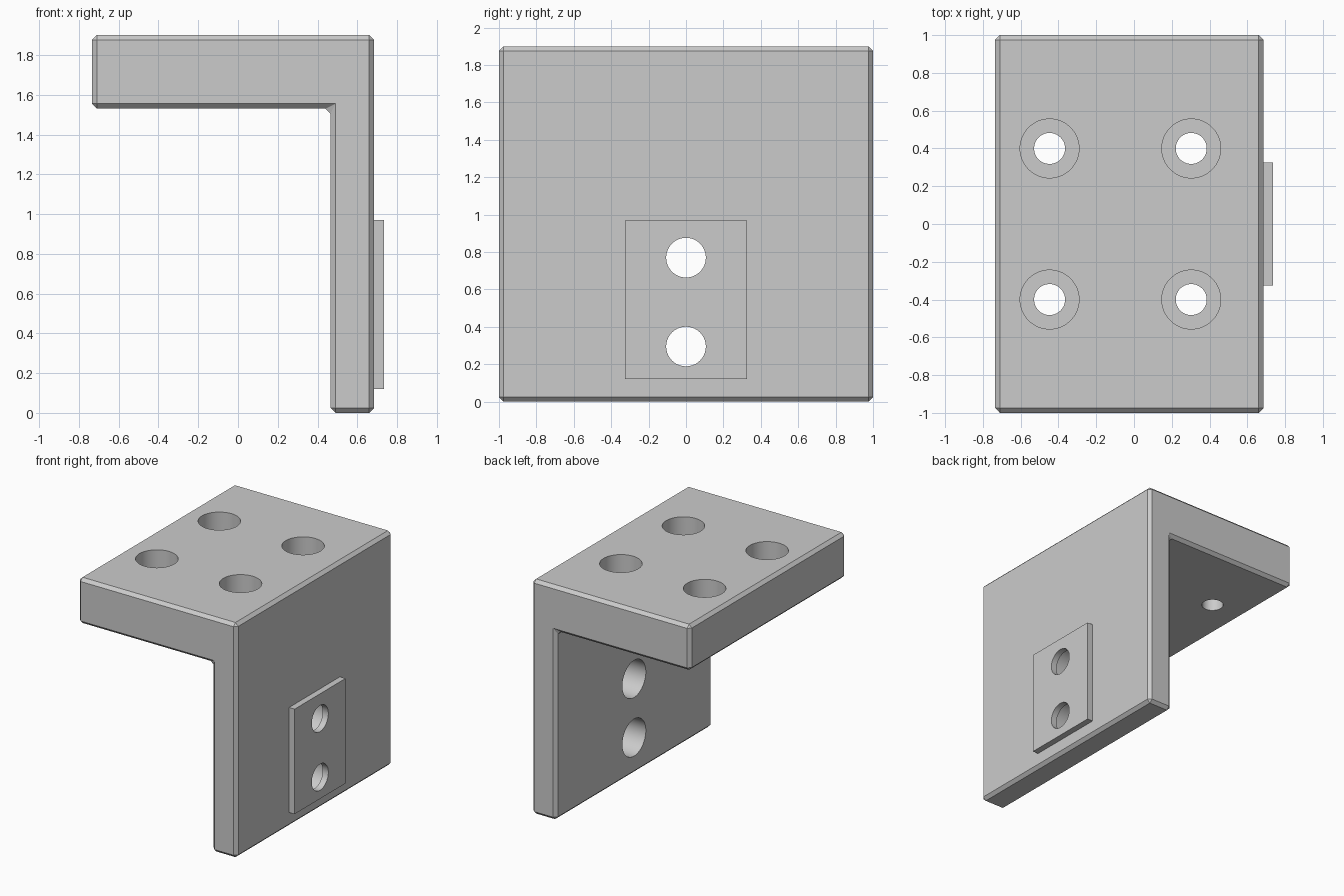
import bpy
import bmesh
from math import radians
from mathutils import Matrix, Vector

cube = bpy.data.objects.get("Cube")
if cube:
    bpy.data.objects.remove(cube, do_unlink=True)

grey = bpy.data.materials.new("machined grey")
grey.use_nodes = True
colour = (0.6, 0.6, 0.6, 1)
grey.diffuse_color = colour
grey.node_tree.nodes["Principled BSDF"].inputs["Base Color"].default_value = colour


def make_object(name, bm):
    bmesh.ops.recalc_face_normals(bm, faces=bm.faces)
    mesh = bpy.data.meshes.new(name)
    bm.to_mesh(mesh)
    bm.free()
    obj = bpy.data.objects.new(name, mesh)
    bpy.context.collection.objects.link(obj)
    mesh.materials.append(grey)
    return obj


def extrude_profile(name, points, y0, y1):
    """Extrude an XZ outline along Y."""
    bm = bmesh.new()
    face = bm.faces.new([bm.verts.new((x, y0, z)) for x, z in points])
    moved = bmesh.ops.extrude_face_region(bm, geom=[face])["geom"]
    verts = [v for v in moved if isinstance(v, bmesh.types.BMVert)]
    bmesh.ops.translate(bm, verts=verts, vec=(0, y1 - y0, 0))
    return make_object(name, bm)


def drill(target, name, centre, axis, radius, length):
    """Subtract a round hole whose middle lies at centre."""
    bm = bmesh.new()
    turn = Vector((0, 0, 1)).rotation_difference(Vector(axis)).to_matrix().to_4x4()
    bmesh.ops.create_cone(bm, cap_ends=True, segments=64, radius1=radius,
                          radius2=radius, depth=length,
                          matrix=Matrix.Translation(centre) @ turn)
    cutter = make_object(name, bm)
    cutter.hide_render = True
    mod = target.modifiers.new(name, 'BOOLEAN')
    mod.operation = 'DIFFERENCE'
    mod.solver = 'EXACT'
    mod.object = cutter
    return cutter


left, right, inner = -0.735, 0.685, 0.465
top, under = 1.9, 1.53

# Chamfered L-shaped body
bracket = extrude_profile("angle_bracket", [
    (inner, 0), (right, 0), (right, top), (left, top), (left, under), (inner, under)],
    -1, 1)
bevel = bracket.modifiers.new("chamfer", 'BEVEL')
bevel.width = 0.025
bevel.segments = 1
bevel.limit_method = 'ANGLE'

# Raised pad on the outer side of the upright
pad = extrude_profile("side_pad", [
    (right, 0.12), (0.735, 0.12), (0.735, 0.97), (right, 0.97)], -0.325, 0.325)

cutters = []
# Counterbored bolt holes through the top flange
for x in (-0.447, 0.303):
    for y in (-0.4, 0.4):
        cutters.append(drill(bracket, "bolt_hole", (x, y, 1.7), (0, 0, 1), 0.082, 0.7))
        cutters.append(drill(bracket, "counterbore", (x, y, top), (0, 0, 1), 0.156, 0.4))

# Wide bores in the upright, narrow ones in the pad
for z in (0.295, 0.77):
    cutters.append(drill(bracket, "upright_bore", (0.575, 0, z), (1, 0, 0), 0.15, 0.4))
    cutters.append(drill(pad, "pad_hole", (0.71, 0, z), (1, 0, 0), 0.106, 0.2))

# Apply the cuts, then remove the cutters
for obj in (bracket, pad):
    bpy.ops.object.select_all(action='DESELECT')
    obj.select_set(True)
    bpy.context.view_layer.objects.active = obj
    for mod in list(obj.modifiers):
        bpy.ops.object.modifier_apply(modifier=mod.name)
    bpy.ops.object.shade_smooth_by_angle(angle=radians(30))
for cutter in cutters:
    bpy.data.objects.remove(cutter, do_unlink=True)
